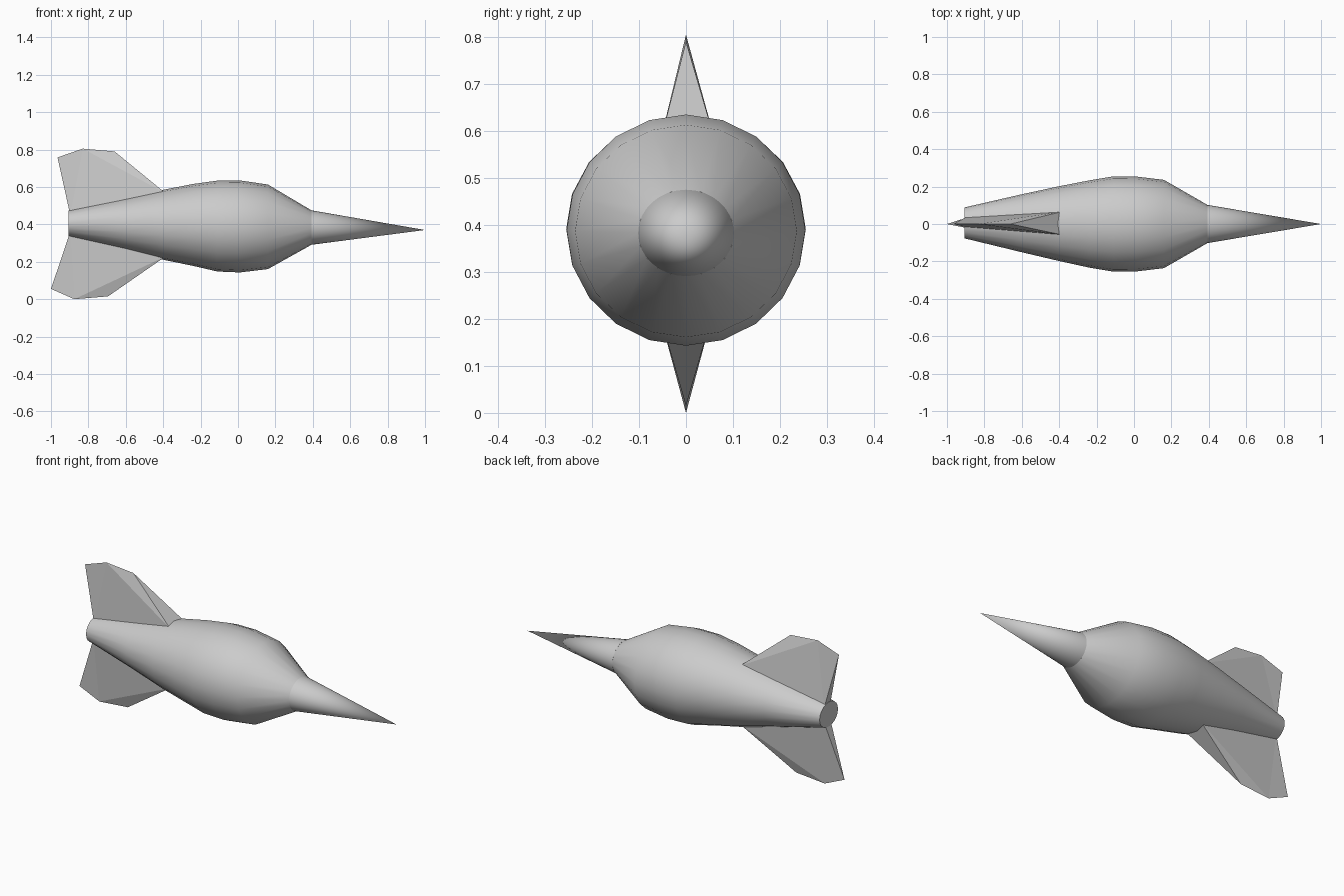
import bpy
import bmesh
from math import sin, cos, pi, radians

if "Cube" in bpy.data.objects:
    bpy.data.objects.remove(bpy.data.objects["Cube"])


def finish(bm, name, smooth_angle=None):
    bmesh.ops.recalc_face_normals(bm, faces=bm.faces)
    mesh = bpy.data.meshes.new(name)
    bm.to_mesh(mesh)
    bm.free()
    obj = bpy.data.objects.new(name, mesh)
    bpy.context.collection.objects.link(obj)
    if smooth_angle:
        bpy.ops.object.select_all(action='DESELECT')
        obj.select_set(True)
        bpy.context.view_layer.objects.active = obj
        bpy.ops.object.shade_smooth_by_angle(angle=radians(smooth_angle))
    return obj


def loft(name, stations, sides, tip=None):
    """Skin elliptical rings (x, centre y, centre z, radius y, radius z)."""
    bm = bmesh.new()
    rings = []
    for x, cy, cz, ry, rz in stations:
        rings.append([bm.verts.new((x, cy + ry * sin(2 * pi * i / sides),
                                    cz + rz * cos(2 * pi * i / sides)))
                      for i in range(sides)])
    for a, b in zip(rings, rings[1:]):
        for i in range(sides):
            j = (i + 1) % sides
            bm.faces.new((a[i], a[j], b[j], b[i]))
    bm.faces.new(rings[0])
    if tip:
        t = bm.verts.new(tip)
        for i in range(sides):
            bm.faces.new((rings[-1][i], rings[-1][(i + 1) % sides], t))
    else:
        bm.faces.new(rings[-1])
    return finish(bm, name, 40)


def fin(name, front, rear, edge):
    """Wedge: wide root (x, z, half width, y) tapering to a sharp outer edge."""
    bm = bmesh.new()
    root = [[bm.verts.new((x, y + s * w, z)) for x, z, w, y in (front, rear)]
            for s in (-1, 1)]
    rim = [bm.verts.new((x, 0, z)) for x, z in edge]
    for f, r in root:
        mid = rim[1]
        bm.faces.new((f, rim[0], mid))
        bm.faces.new((f, mid, r))
        for a, b in zip(rim[1:], rim[2:]):
            bm.faces.new((r, a, b))
    (fl, rl), (fr, rr) = root
    bm.faces.new((fl, fr, rim[0]))
    bm.faces.new((rl, rr, rim[-1]))
    bm.faces.new((fl, rl, rr, fr))
    return finish(bm, name)


# Teardrop body, cut flat at the tail
loft("body", [
    (-0.905, 0.006, 0.405, 0.083, 0.070),
    (-0.600, 0.004, 0.402, 0.155, 0.138),
    (-0.400, 0.002, 0.398, 0.200, 0.187),
    (-0.240, 0.000, 0.397, 0.233, 0.219),
    (-0.110, 0.000, 0.391, 0.255, 0.243),
    (0.010, 0.000, 0.389, 0.254, 0.246),
    (0.160, 0.000, 0.387, 0.236, 0.226),
    (0.393, 0.000, 0.383, 0.102, 0.092),
], 20)

# Pointed nose cone
loft("nose_cone", [(0.393, 0.0, 0.383, 0.102, 0.092)], 32, tip=(1.0, 0.0, 0.37))

# Upper and lower tail fins
fin("top_fin", (-0.385, 0.565, 0.062, 0.004), (-0.897, 0.45, 0.027, 0.01),
    [(-0.66, 0.79), (-0.83, 0.805), (-0.965, 0.758)])
fin("bottom_fin", (-0.385, 0.23, 0.062, 0.0), (-0.897, 0.36, 0.027, 0.006),
    [(-0.695, 0.015), (-0.875, 0.0), (-1.0, 0.055)])
